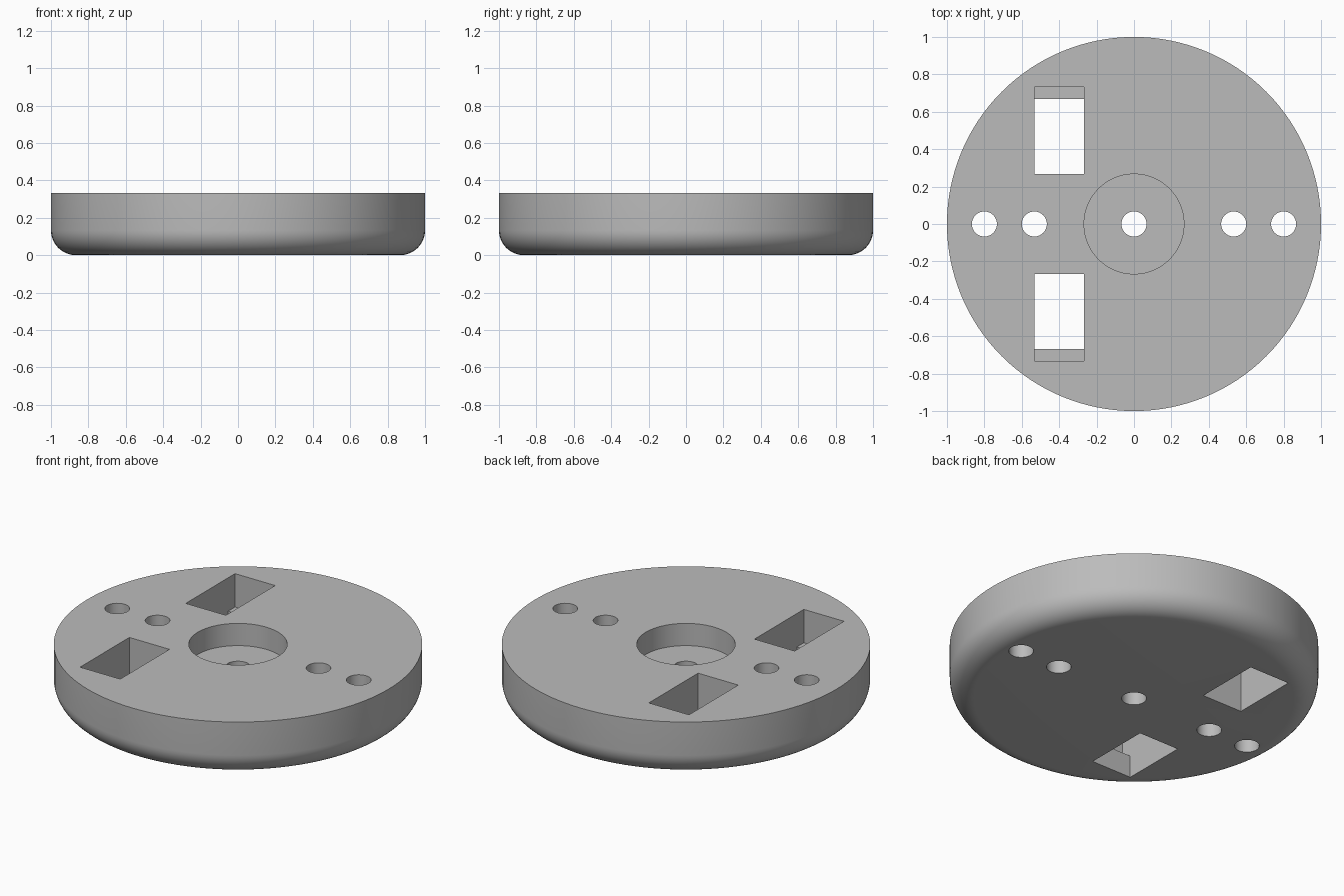
import bpy
import bmesh
import math
from mathutils import Vector

default = bpy.data.objects.get("Cube")
if default:
    bpy.data.objects.remove(default, do_unlink=True)

HEIGHT = 0.333
FILLET = 0.133
HOLE = 0.067

grey = bpy.data.materials.new("plain_grey")
grey.use_nodes = True
colour = (0.5, 0.5, 0.5, 1)
grey.diffuse_color = colour
grey.node_tree.nodes["Principled BSDF"].inputs["Base Color"].default_value = colour


def make_object(name, bm):
    bmesh.ops.recalc_face_normals(bm, faces=bm.faces)
    mesh = bpy.data.meshes.new(name)
    bm.to_mesh(mesh)
    bm.free()
    mesh.materials.append(grey)
    obj = bpy.data.objects.new(name, mesh)
    bpy.context.collection.objects.link(obj)
    return obj


def lathe(name, profile, steps=128):
    """Revolve a closed (radius, z) outline around the z axis."""
    bm = bmesh.new()
    verts = [bm.verts.new((r, 0, z)) for r, z in profile]
    edges = [bm.edges.new((verts[i - 1], v)) for i, v in enumerate(verts)]
    bmesh.ops.spin(bm, geom=verts + edges, cent=(0, 0, 0), axis=(0, 0, 1),
                   angle=math.tau, steps=steps, use_merge=True)
    bmesh.ops.remove_doubles(bm, verts=bm.verts, dist=1e-5)
    return make_object(name, bm)


def box(name, low, high):
    bm = bmesh.new()
    bmesh.ops.create_cube(bm, size=1)
    low, high = Vector(low), Vector(high)
    bmesh.ops.scale(bm, vec=high - low, verts=bm.verts)
    bmesh.ops.translate(bm, vec=(low + high) / 2, verts=bm.verts)
    return make_object(name, bm)


def cylinder(name, x, radius):
    bm = bmesh.new()
    bmesh.ops.create_cone(bm, cap_ends=True, segments=48, radius1=radius,
                          radius2=radius, depth=1)
    bmesh.ops.translate(bm, vec=(x, 0, 0), verts=bm.verts)
    return make_object(name, bm)


# Disc with rounded lower rim, centre hole and counterbore
rim = []
for i in range(13):
    a = math.pi / 2 * i / 12
    rim.append((1 - FILLET + FILLET * math.sin(a), FILLET - FILLET * math.cos(a)))
disc = lathe("round_base", [(HOLE, 0)] + rim + [
    (1, HEIGHT), (0.267, HEIGHT), (0.267, 0.2), (HOLE, 0.2)])

# Screw holes on both sides
cutters = [cylinder("hole_cutter", side * x, HOLE)
           for side in (-1, 1) for x in (0.533, 0.8)]

# Two slots, each wider above a ledge at its outer end
for side in (-1, 1):
    for outer, bottom in ((0.667, -0.1), (0.733, 0.133)):
        y0, y1 = sorted((side * 0.267, side * outer))
        cutters.append(box("slot_cutter", (-0.533, y0, bottom), (-0.267, y1, 0.5)))

for cutter in cutters:
    cutter.hide_render = True
    mod = disc.modifiers.new("cut", "BOOLEAN")
    mod.operation = "DIFFERENCE"
    mod.solver = "EXACT"
    mod.object = cutter

# Apply the cuts, then drop the cutters
bpy.context.view_layer.update()
cut_mesh = bpy.data.meshes.new_from_object(
    disc.evaluated_get(bpy.context.evaluated_depsgraph_get()))
disc.modifiers.clear()
disc.data = cut_mesh
for cutter in cutters:
    bpy.data.objects.remove(cutter, do_unlink=True)

bpy.ops.object.select_all(action="DESELECT")
disc.select_set(True)
bpy.context.view_layer.objects.active = disc
bpy.ops.object.shade_smooth_by_angle(angle=math.radians(30))
